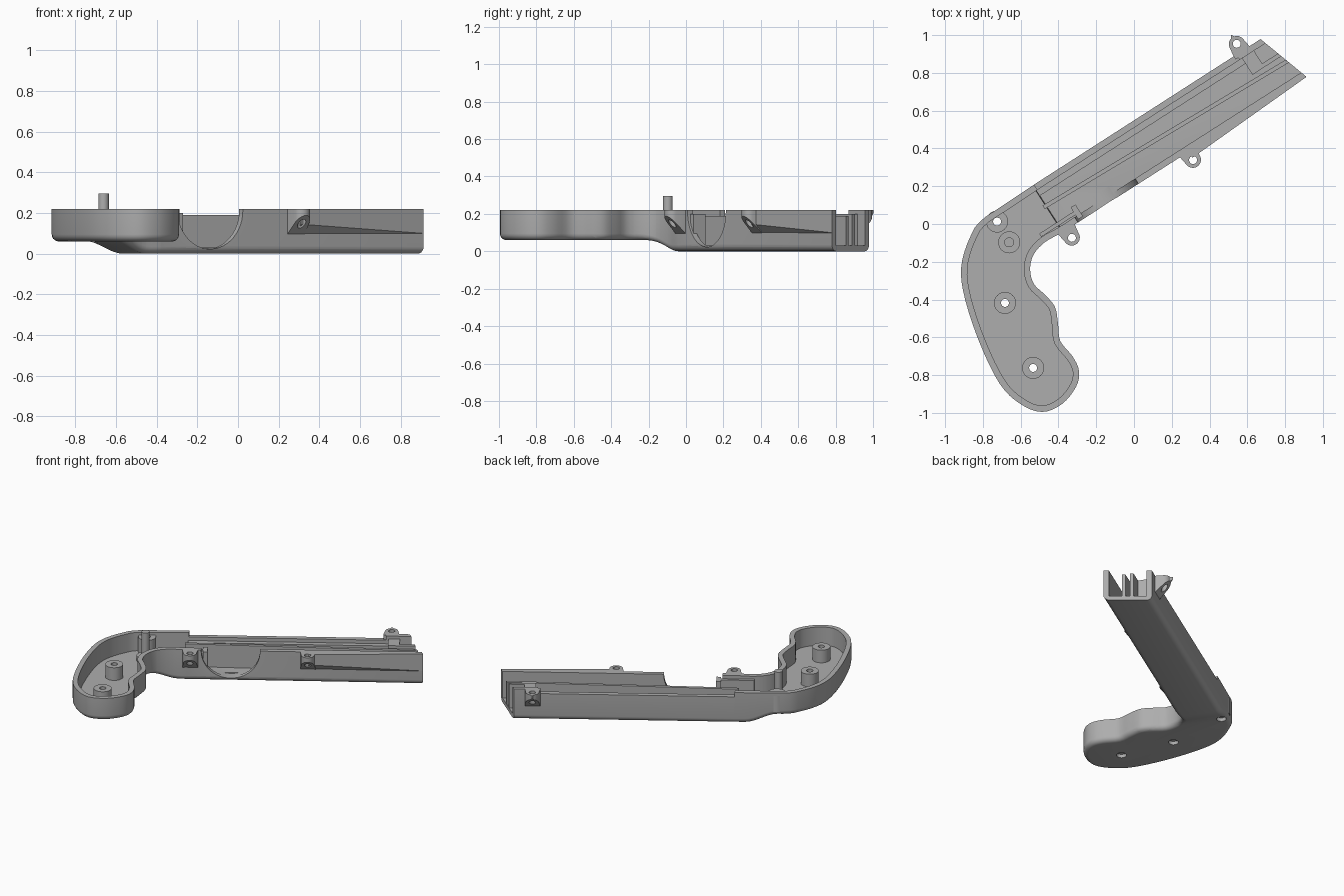
import bpy, bmesh, math
from mathutils import Vector

if "Cube" in bpy.data.objects:
    bpy.data.objects.remove(bpy.data.objects["Cube"])

ANG = math.radians(32.7)
C, S = math.cos(ANG), math.sin(ANG)
TOP, GRIP_Z, WALL, FIL = 0.22, 0.06, 0.033, 0.035

mat = bpy.data.materials.new("plain_grey")
mat.diffuse_color = (0.42, 0.42, 0.42, 1)
mat.use_nodes = True
mat.node_tree.nodes["Principled BSDF"].inputs["Base Color"].default_value = mat.diffuse_color


def xy(u, n):
    """Barrel coordinates (along, across) to world x, y."""
    return (u * C - n * S, u * S + n * C)


def finish(bm, name, helper=False):
    bmesh.ops.recalc_face_normals(bm, faces=bm.faces)
    me = bpy.data.meshes.new(name)
    bm.to_mesh(me)
    bm.free()
    ob = bpy.data.objects.new(name, me)
    bpy.context.collection.objects.link(ob)
    me.materials.append(mat)
    ob.hide_render = helper
    return ob


def prism(name, pts, z0, z1, helper=False):
    """Extruded (u, n) outline; z0 may be a function of (u, n)."""
    bm = bmesh.new()
    low = z0 if callable(z0) else (lambda u, n: z0)
    a = [bm.verts.new((*xy(u, n), low(u, n))) for u, n in pts]
    b = [bm.verts.new((*xy(u, n), z1)) for u, n in pts]
    bm.faces.new(a)
    bm.faces.new(b)
    for i in range(len(a)):
        j = (i + 1) % len(a)
        bm.faces.new((a[i], a[j], b[j], b[i]))
    return finish(bm, name, helper)


def box(name, u0, u1, n0, n1, z0, z1, helper=False):
    return prism(name, [(u0, n0), (u1, n0), (u1, n1), (u0, n1)], z0, z1, helper)


def lathe(name, prof, x, y, closed=True, helper=False, seg=32):
    """Spin an (r, z) profile about a vertical axis at x, y."""
    bm = bmesh.new()
    rings = [[bm.verts.new((x + r * math.cos(2 * math.pi * k / seg),
                            y + r * math.sin(2 * math.pi * k / seg), z))
              for k in range(seg)] for r, z in prof]
    for i in range(len(rings) if closed else len(rings) - 1):
        a, b = rings[i], rings[(i + 1) % len(rings)]
        for k in range(seg):
            m = (k + 1) % seg
            bm.faces.new((a[k], a[m], b[m], b[k]))
    if not closed:
        bm.faces.new(rings[0])
        bm.faces.new(rings[-1])
    return finish(bm, name, helper)


def cut(ob, cutter):
    m = ob.modifiers.new("cut", 'BOOLEAN')
    m.operation, m.object, m.solver = 'DIFFERENCE', cutter, 'EXACT'
    bpy.context.view_layer.objects.active = ob
    bpy.ops.object.modifier_apply(modifier=m.name)


def spline(pts, sub=4):
    out = []
    for i in range(1, len(pts) - 2):
        p0, p1, p2, p3 = pts[i - 1:i + 3]
        for k in range(sub):
            t = k / sub
            out.append(0.5 * (2 * p1 + (p2 - p0) * t + (2 * p0 - 5 * p1 + 4 * p2 - p3) * t * t
                              + (3 * p1 - p0 - 3 * p2 + p3) * t ** 3))
    return out


def inset(pts, d):
    """Offset a counter-clockwise outline inwards."""
    out = []
    for i, p in enumerate(pts):
        a = (p - pts[i - 1]).normalized()
        b = (pts[(i + 1) % len(pts)] - p).normalized()
        na, nb = Vector((-a.y, a.x)), Vector((-b.y, b.x))
        out.append(p + (na + nb) * d / (1 + na.dot(nb)))
    return out


# Outline of grip and barrel, counter-clockwise
grip = [Vector(p) for p in [
    (-.524, .212), (-.79, .035), (-.868, -.07), (-.915, -.23), (-.894, -.4), (-.815, -.635),
    (-.71, -.847), (-.603, -.952), (-.487, -.995), (-.38, -.952), (-.307, -.862), (-.291, -.78),
    (-.323, -.704), (-.39, -.62), (-.402, -.53), (-.418, -.44), (-.47, -.376), (-.53, -.317),
    (-.55, -.238), (-.53, -.16), (-.47, -.095), (-.38, -.045), (-.25, .036)]]
outline = [Vector(xy(1.4, .462)), grip[0]] + spline(grip) + [grip[-2], Vector(xy(1.4, .163))]

# Hollow shell with rounded bottom edge
bm = bmesh.new()
rings = []
levels = [(FIL * (1 - math.sin(a)), GRIP_Z + FIL * (1 - math.cos(a)))
          for a in [i * math.pi / 10 for i in range(6)]]
levels += [(0, TOP), (WALL, TOP), (WALL, GRIP_Z + .03)]
for d, z in levels:
    rings.append([bm.verts.new((p.x, p.y, z)) for p in inset(outline, d)])
for a, b in zip(rings, rings[1:]):
    for i in range(len(a)):
        j = (i + 1) % len(a)
        bm.faces.new((a[i], a[j], b[j], b[i]))
bm.faces.new(rings[0])
bm.faces.new(rings[-1])
U0, U1, STEP = -.61, -.40, -.342
for u in [U0 + (U1 - U0) * i / 8 for i in range(9)] + [STEP, STEP + .004]:
    bmesh.ops.bisect_plane(bm, geom=bm.verts[:] + bm.edges[:] + bm.faces[:],
                           plane_co=(*xy(u, 0), 0), plane_no=(C, S, 0))
# Lower the barrel underside smoothly and its floor by a step
floor_z = GRIP_Z + .03
for v in bm.verts:
    u = v.co.x * C + v.co.y * S
    if abs(v.co.z - floor_z) < 1e-5:
        v.co.z -= GRIP_Z if u > STEP + .002 else 0
    elif v.co.z < GRIP_Z + FIL + .001:
        t = min(1, max(0, (u - U0) / (U1 - U0)))
        v.co.z -= GRIP_Z * t * t * (3 - 2 * t)
shell = finish(bm, "shell")

# Slanted open muzzle, lowered back wall, round notch in the front wall
cut(shell, prism("end_cutter", [(1.048, .6), (1.242, 0), (1.6, 0), (1.6, .6)], -.1, .4, True))
cut(shell, box("wall_cutter", -.333, .94, .40, .6, .19, .4, True))
bm = bmesh.new()
disc = [(-.055 + .19 * math.cos(k * math.pi / 24), .213 + .19 * math.sin(k * math.pi / 24))
        for k in range(48)]
f, g = [[bm.verts.new((*xy(u, n), z)) for u, z in disc] for n in (.1, .24)]
bm.faces.new(f)
bm.faces.new(g)
for i in range(48):
    j = (i + 1) % 48
    bm.faces.new((f[i], f[j], g[j], g[i]))
cut(shell, finish(bm, "notch_cutter", True))

# Screw bosses with holes through the floor
for i, (x, y, top) in enumerate([(-.683, -.418, .18), (-.534, -.762, .18), (-.725, .013, .2)]):
    cut(shell, lathe("hole_cutter", [(.032, -.1), (.032, .14)], x, y, False, True))
    lathe(f"screw_boss_{i + 1}", [(.021, .085), (.058, .085), (.058, top), (.021, top)], x, y)

# Locating peg on its base
lathe("peg", [(.058, .08), (.058, .125), (.026, .125), (.026, .295)], -.661, -.097, False)


# Screw lugs with slanted undersides
def lug(name, u, side, wall, tip):
    pts = [(u - .05, wall - side * .02), (u - .05, wall)]
    for k in range(13):
        a = math.pi - k * math.pi / 12
        r = tip if k == 6 else .043
        pts.append((u + r * math.cos(a), wall + side * (.045 + r * math.sin(a))))
    pts += [(u + .05, wall), (u + .05, wall - side * .02)]
    ob = prism(name, pts, lambda u, n: .1 + side * (n - wall), TOP)
    cut(ob, lathe("lug_cutter", [(.021, 0), (.021, .4)], *xy(u, wall + side * .047), False, True))


lug("lug_rear", -.316, -1, .163, .043)
lug("lug_middle", .446, -1, .163, .043)
lug("lug_front", .973, 1, .462, .059)

# Tapered flange from the middle lug to the muzzle
bm = bmesh.new()
a = [bm.verts.new((*xy(u, n), z)) for u, n, z in
     [(.45, .17, .095), (.45, .128, .145), (.45, .128, TOP), (.45, .17, TOP)]]
b = [bm.verts.new((*xy(1.187, n), z)) for n, z in
     [(.17, .095), (.162, .1), (.162, TOP), (.17, TOP)]]
bm.faces.new(a)
bm.faces.new(b)
for i in range(4):
    j = (i + 1) % 4
    bm.faces.new((a[i], a[j], b[j], b[i]))
finish(bm, "side_flange")


# Inner ribs, ledge and blocks
def end(n):
    return 1.092 - .322 * (n - .462)


prism("long_rib", [(-.355, .322), (end(.276), .276), (end(.298), .298), (-.355, .344)], .02, .19)
prism("short_rib", [(.97, .326), (end(.326), .326), (end(.348), .348), (.97, .348)], .02, .2)
box("wall_ledge", -.34, .97, .395, .435, .02, .165)
box("end_block", .955, 1.03, .326, .435, .02, .2)
box("rear_bracket", -.45, -.21, .208, .228, .02, .2)
box("bracket_cross", -.235, -.205, .18, .255, .02, .2)

for ob in bpy.data.objects:
    ob.select_set(not ob.hide_render)
    if not ob.hide_render:
        bpy.context.view_layer.objects.active = ob
bpy.ops.object.shade_smooth_by_angle(angle=math.radians(30))
